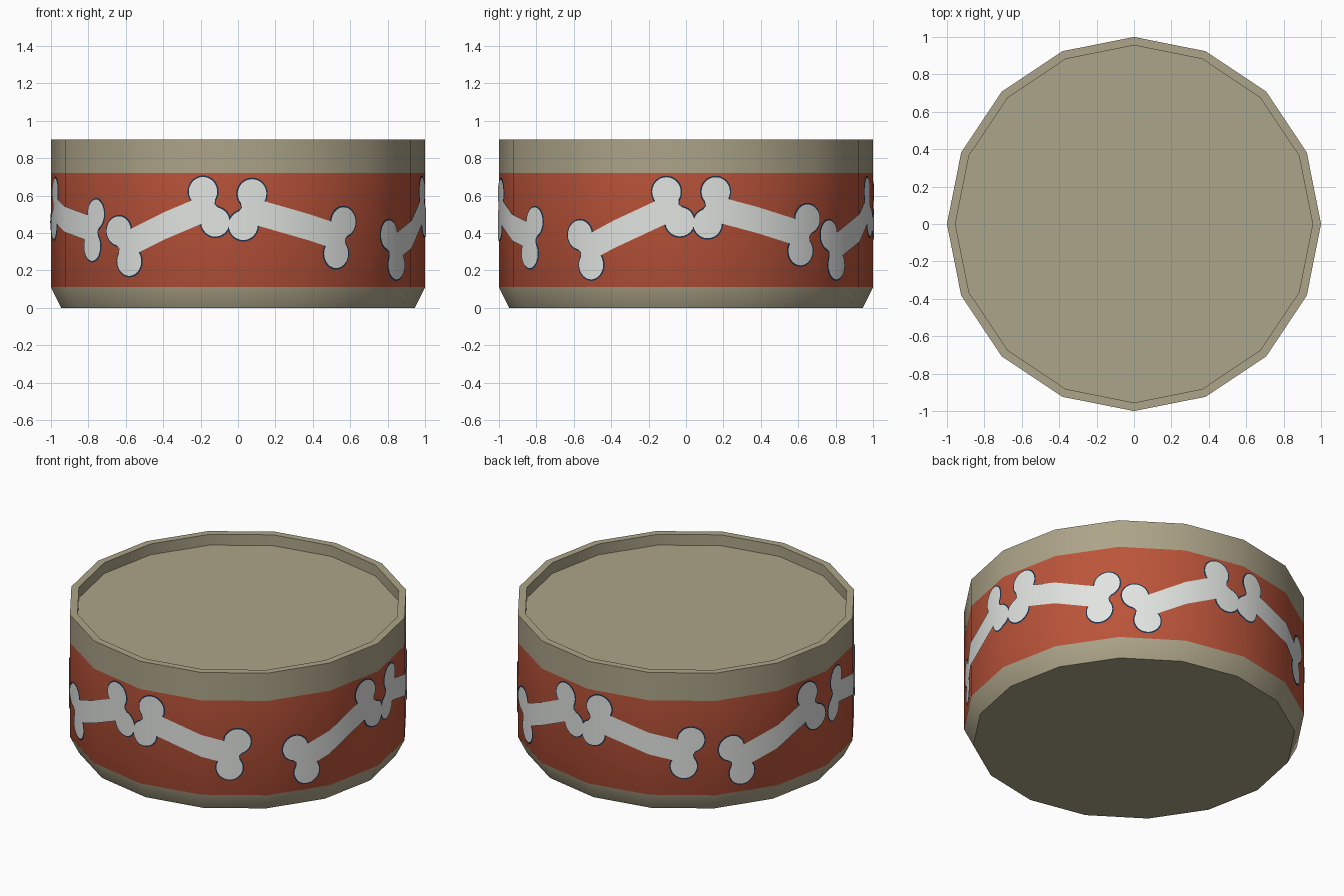
import bpy, bmesh, math
from mathutils import Vector

if "Cube" in bpy.data.objects:
    bpy.data.objects.remove(bpy.data.objects["Cube"])

SIDES = 16
STEP = 2 * math.pi / SIDES

def material(name, color):
    m = bpy.data.materials.new(name)
    m.diffuse_color = (*color, 1)
    m.use_nodes = True
    m.node_tree.nodes["Principled BSDF"].inputs["Base Color"].default_value = m.diffuse_color
    return m

beige = material("beige clay", (0.413, 0.367, 0.246))
red = material("red band", (0.50, 0.089, 0.042))
white = material("bone white", (0.75, 0.77, 0.75))
navy = material("navy outline", (0.013, 0.032, 0.07))

def add_object(name, bm, mats):
    me = bpy.data.meshes.new(name)
    bm.to_mesh(me)
    bm.free()
    ob = bpy.data.objects.new(name, me)
    bpy.context.collection.objects.link(ob)
    for m in mats:
        me.materials.append(m)
    return ob

# Bowl: revolved profile, red between the two band heights
BAND = (0.11, 0.72)
profile = [(0.945, 0), (1, BAND[0]), (1, BAND[1]), (1, 0.9), (0.955, 0.9), (0.955, 0.83)]
bm = bmesh.new()
rings = [[bm.verts.new((r * math.sin(i * STEP), -r * math.cos(i * STEP), z))
          for i in range(SIDES)] for r, z in profile]
for k, (a, b) in enumerate(zip(rings, rings[1:])):
    for i in range(SIDES):
        j = (i + 1) % SIDES
        f = bm.faces.new((a[i], a[j], b[j], b[i]))
        f.material_index = 1 if k == 1 else 0
bm.faces.new(rings[0][::-1])   # underside
bm.faces.new(rings[-1])        # inner floor
bowl = add_object("bowl", bm, [beige, red])
bpy.context.view_layer.objects.active = bowl
bowl.select_set(True)
bpy.ops.object.shade_smooth_by_angle(angle=math.radians(30))

def bone_outline(length, grow):
    """Closed outline of a bone lying along the first axis."""
    r = 0.078 + grow
    quarter = [(length / 2 + r * math.cos(math.radians(d)), 0.088 + r * math.sin(math.radians(d)))
               for d in range(-55, 196, 10)]
    notch = quarter[0][0] - 0.012
    right = [(notch, 0)] + quarter
    # mirror the quarter into all four corners
    left = [(-s, t) for s, t in right[::-1]]
    upper = right + left
    return upper + [(s, -t) for s, t in upper[-2:0:-1]]

def wrap(angle, z, lift):
    """Place a point on the flat facets of the wall."""
    mid = (math.floor(angle / STEP) + 0.5) * STEP
    r = math.cos(STEP / 2) / math.cos(angle - mid) + lift
    return Vector((r * math.sin(angle), -r * math.cos(angle), z))

def bone(name, a0, z0, a1, z1, grow, lift, mat):
    p, q = Vector((math.radians(a0), z0)), Vector((math.radians(a1), z1))
    axis = (q - p).normalized()
    side = Vector((-axis.y, axis.x))
    mid = (p + q) / 2
    bm = bmesh.new()
    pts = [mid + axis * s + side * t for s, t in bone_outline((q - p).length, grow)]
    bm.faces.new([bm.verts.new((c.x, c.y, 0)) for c in pts])
    # cut the flat shape where the wall folds
    for k in range(-SIDES, SIDES * 2):
        bmesh.ops.bisect_plane(bm, geom=bm.verts[:] + bm.edges[:] + bm.faces[:], dist=1e-5,
                               plane_co=(k * STEP, 0, 0), plane_no=(1, 0, 0))
    bmesh.ops.triangulate(bm, faces=bm.faces[:])
    for v in bm.verts:
        v.co = wrap(v.co.x, v.co.y, lift)
    for f in bm.faces:
        f.smooth = True
    ob = add_object(name, bm, [mat])
    ob.data.normals_split_custom_set_from_vertices(
        [Vector((v.co.x, v.co.y, 0)).normalized() for v in ob.data.vertices])

# Bones: start angle, height, end angle, height
bones = [(-38, 0.33, -9, 0.54), (3, 0.525, 33.5, 0.375),
         (57, 0.31, 86, 0.54), (98, 0.535, 129.5, 0.39),
         (142.5, 0.31, 171.5, 0.54), (183, 0.53, 215.5, 0.385),
         (232.5, 0.32, 263, 0.54), (277, 0.53, 309, 0.415)]
for i, b in enumerate(bones):
    bone(f"bone_outline_{i + 1}", *b, 0.008, 0.003, navy)
    bone(f"bone_{i + 1}", *b, 0.0, 0.006, white)
